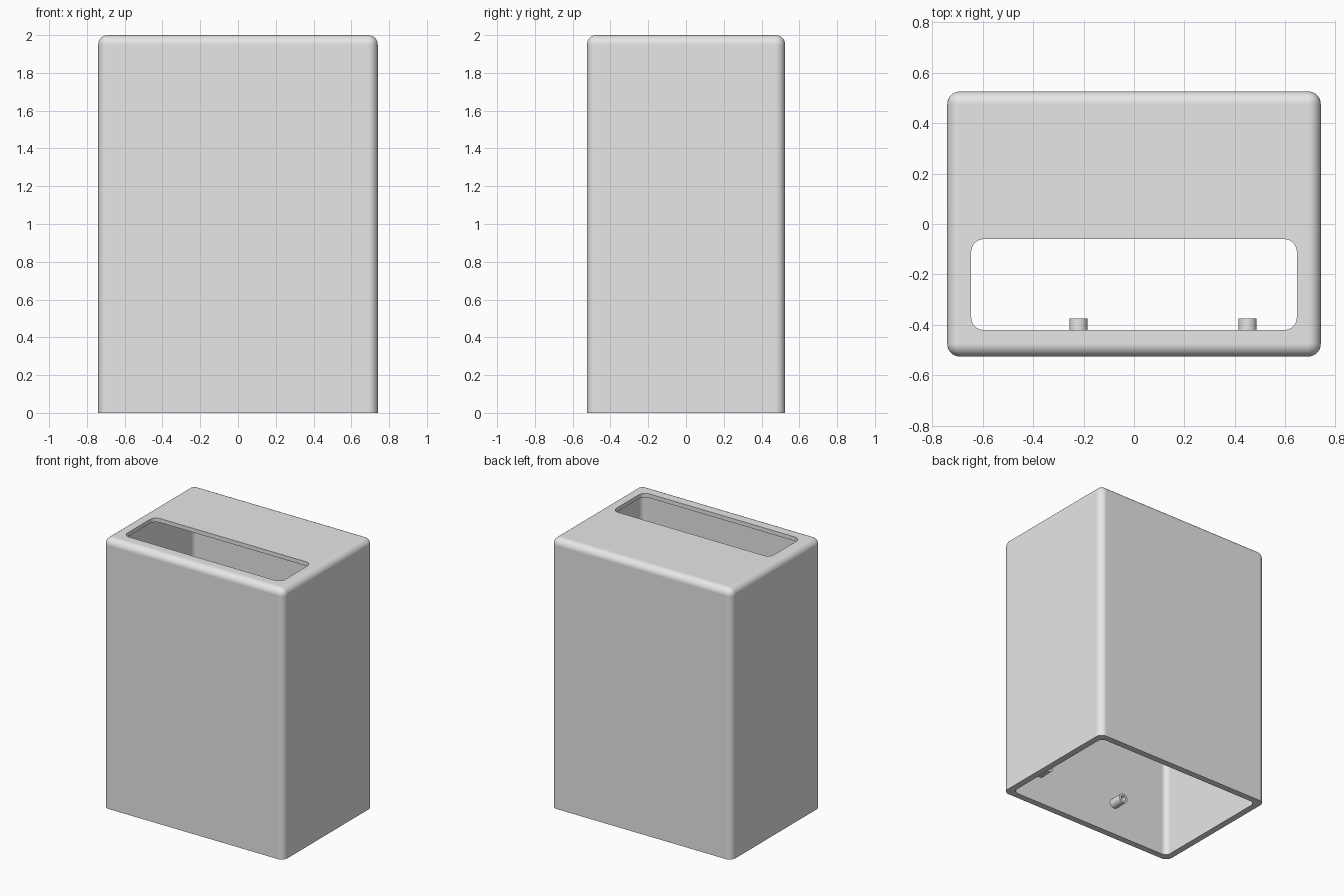
import bpy
import bmesh
from math import cos, sin, pi, radians
from mathutils import Vector

if "Cube" in bpy.data.objects:
    bpy.data.objects.remove(bpy.data.objects["Cube"], do_unlink=True)

HALF_X, HALF_Y, HEIGHT = 0.74, 0.525, 2.0
ROUND = 0.05       # outer corner and top edge radius
WALL = 0.048       # side wall thickness
TOP = 0.03         # top panel thickness
STEPS = 8          # segments per rounded corner

grey = bpy.data.materials.new("plain_grey")
grey.use_nodes = True
grey.diffuse_color = (0.8, 0.8, 0.8, 1)
grey.node_tree.nodes["Principled BSDF"].inputs["Base Color"].default_value = (0.8, 0.8, 0.8, 1)


def rounded_rect(hx, hy, radius, z, cy=0.0):
    """Loop of points round a rectangle with rounded corners."""
    points = []
    for i, (sx, sy) in enumerate([(1, 1), (-1, 1), (-1, -1), (1, -1)]):
        for k in range(STEPS + 1):
            a = (i + k / STEPS) * pi / 2
            points.append(Vector((sx * (hx - radius) + radius * cos(a),
                                  cy + sy * (hy - radius) + radius * sin(a), z)))
    return points


def circle(cx, cz, radius, y, sides=24):
    """Loop of points round a circle that faces along y."""
    return [Vector((cx + radius * cos(2 * pi * k / sides), y,
                    cz + radius * sin(2 * pi * k / sides))) for k in range(sides)]


def skin(name, loops):
    """Join the loops in order, and the last one back to the first."""
    bm = bmesh.new()
    rings = [[bm.verts.new(p) for p in loop] for loop in loops]
    for a, b in zip(rings, rings[1:] + rings[:1]):
        n = len(a)
        for i in range(n):
            j = (i + 1) % n
            bm.faces.new((a[i], a[j], b[j], b[i]))
    bmesh.ops.remove_doubles(bm, verts=bm.verts[:], dist=1e-5)
    bmesh.ops.recalc_face_normals(bm, faces=bm.faces[:])
    mesh = bpy.data.meshes.new(name)
    bm.to_mesh(mesh)
    bm.free()
    mesh.materials.append(grey)
    obj = bpy.data.objects.new(name, mesh)
    bpy.context.collection.objects.link(obj)
    bpy.ops.object.select_all(action="DESELECT")
    obj.select_set(True)
    bpy.context.view_layer.objects.active = obj
    bpy.ops.object.shade_smooth_by_angle(angle=radians(35))
    weighted = obj.modifiers.new("flat_panels", "WEIGHTED_NORMAL")
    weighted.keep_sharp = True
    return obj


# Outer shell: straight sides, then the rounded top edge
loops = [rounded_rect(HALF_X, HALF_Y, ROUND, 0)]
for k in range(STEPS + 1):
    a = k / STEPS * pi / 2
    inset = ROUND * (1 - cos(a))
    loops.append(rounded_rect(HALF_X - inset, HALF_Y - inset, ROUND - inset,
                              HEIGHT - ROUND + ROUND * sin(a)))

# Slot through the top panel, near the front
for z in (HEIGHT, HEIGHT - TOP):
    loops.append(rounded_rect(0.645, 0.18, 0.05, z, cy=-0.24))

# Hollow inside, open at the bottom
for z in (HEIGHT - TOP, 0):
    loops.append(rounded_rect(HALF_X - WALL, HALF_Y - WALL, 0.04, z))
skin("hollow_cover", loops)

# Two hollow pegs on the inside of the front wall
BACK, TIP, PEG_Z = -HALF_Y + WALL - 0.01, -0.375, 0.24
for name, x in (("right_peg", -0.22), ("left_peg", 0.45)):
    skin(name, [circle(x, PEG_Z, r, y) for r, y in
                ((0.036, BACK), (0.036, TIP), (0.02, TIP), (0.02, BACK))])
